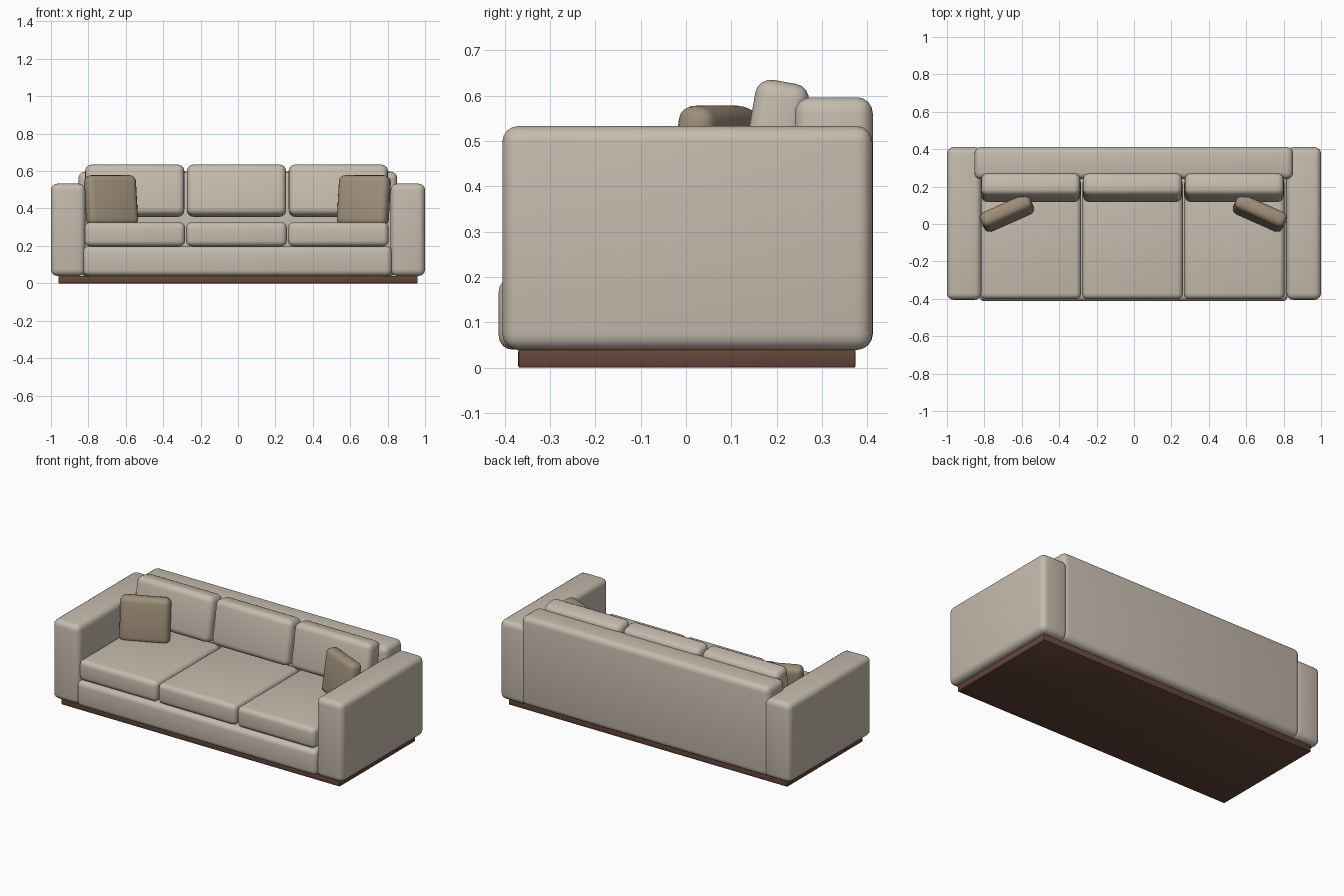
import bpy
from math import radians

default = bpy.data.objects.get("Cube")
if default:
    bpy.data.objects.remove(default, do_unlink=True)


def make_material(name, rgb):
    mat = bpy.data.materials.new(name)
    mat.use_nodes = True
    colour = (*rgb, 1.0)
    mat.diffuse_color = colour
    mat.node_tree.nodes["Principled BSDF"].inputs["Base Color"].default_value = colour
    return mat


fabric = make_material("beige fabric", (0.56, 0.50, 0.42))
pillow_fabric = make_material("tan fabric", (0.34, 0.27, 0.19))
wood = make_material("dark wood", (0.13, 0.06, 0.04))


def rounded_box(name, centre, size, mat, radius=0.035, segments=4, rotation=(0, 0, 0)):
    """Box with rounded edges, smooth shaded."""
    bpy.ops.mesh.primitive_cube_add(size=1, location=centre)
    obj = bpy.context.object
    obj.name = name
    obj.scale = size
    bpy.ops.object.transform_apply(location=False, rotation=False, scale=True)
    obj.rotation_euler = [radians(a) for a in rotation]
    obj.data.materials.append(mat)
    bevel = obj.modifiers.new("rounding", "BEVEL")
    bevel.width = radius
    bevel.segments = segments
    bpy.ops.object.modifier_apply(modifier=bevel.name)
    bpy.ops.object.shade_smooth_by_angle(angle=radians(40))
    return obj


# Plinth and upholstered frame
rounded_box("plinth", (0, 0.002, 0.02), (1.92, 0.744, 0.04), wood, 0.004, 2)
rounded_box("seat_base", (-0.003, -0.05, 0.119), (1.652, 0.726, 0.158), fabric, 0.03)
rounded_box("backrest", (-0.001, 0.326, 0.318), (1.704, 0.172, 0.557), fabric)

# Arms and loose pillows, one pair per side
for side, sign in (("right", -1), ("left", 1)):
    rounded_box(side + "_arm", (sign * 0.908, 0.003, 0.286), (0.184, 0.816, 0.494), fabric)
    rounded_box(side + "_pillow", (sign * 0.676 - 0.003, 0.058, 0.442),
                (0.29, 0.085, 0.272), pillow_fabric, 0.034,
                rotation=(-8, 0, -sign * 24))

# Three seat cushions with matching reclined back cushions
for i, place in enumerate(("right", "middle", "left")):
    x = (i - 1) * 0.544 - 0.008
    rounded_box(place + "_seat_cushion", (x, -0.08, 0.262), (0.538, 0.644, 0.128), fabric, 0.03)
    rounded_box(place + "_back_cushion", (x, 0.194, 0.495), (0.53, 0.12, 0.275),
                fabric, rotation=(-10, 0, 0))
